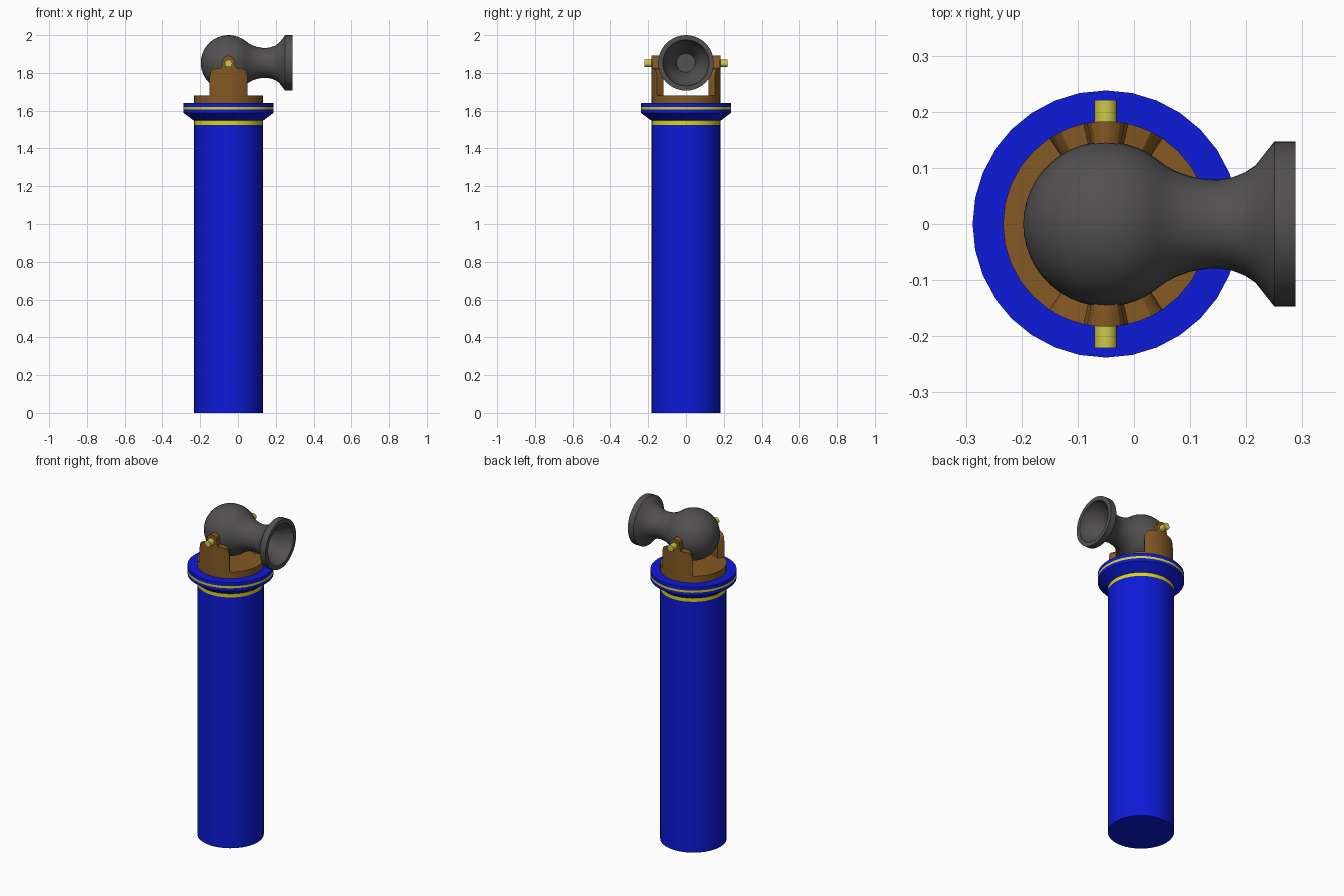
import bpy, bmesh
from math import sin, cos, pi, radians, sqrt
from mathutils import Vector

if "Cube" in bpy.data.objects:
    bpy.data.objects.remove(bpy.data.objects["Cube"])

AX = -0.05      # column axis in x
PZ = 1.853      # pivot height


def material(name, rgb):
    m = bpy.data.materials.new(name)
    m.diffuse_color = (*rgb, 1)
    m.use_nodes = True
    m.node_tree.nodes["Principled BSDF"].inputs["Base Color"].default_value = m.diffuse_color
    return m


BLUE = material("blue_paint", (0.004, 0.01, 0.68))
YELLOW = material("yellow_band", (0.72, 0.66, 0.01))
PALE = material("pale_yellow", (0.62, 0.58, 0.07))
BROWN = material("brown_metal", (0.23, 0.1, 0.017))
GREY = material("dark_grey", (0.085, 0.08, 0.08))


def finish(bm, name, mat, angle=30):
    bmesh.ops.recalc_face_normals(bm, faces=bm.faces)
    me = bpy.data.meshes.new(name)
    bm.to_mesh(me)
    bm.free()
    ob = bpy.data.objects.new(name, me)
    bpy.context.collection.objects.link(ob)
    me.materials.append(mat)
    bpy.ops.object.select_all(action='DESELECT')
    ob.select_set(True)
    bpy.context.view_layer.objects.active = ob
    bpy.ops.object.shade_smooth_by_angle(angle=radians(angle))
    return ob


def lathe(name, profile, mat, origin, axis='Z', n=32):
    """Revolve (radius, distance) pairs about an axis; ends are capped."""
    bm = bmesh.new()
    rings = []
    for r, h in profile:
        ring = []
        for i in range(n):
            a = 2 * pi * i / n
            u, v = r * cos(a), r * sin(a)
            p = {'X': (h, u, v), 'Y': (u, h, v), 'Z': (u, v, h)}[axis]
            ring.append(bm.verts.new(Vector(origin) + Vector(p)))
        rings.append(ring)
    for a, b in zip(rings, rings[1:]):
        for i in range(n):
            j = (i + 1) % n
            bm.faces.new((a[i], a[j], b[j], b[i]))
    bm.faces.new(rings[0])
    bm.faces.new(rings[-1])
    return finish(bm, name, mat)


def bracket(name, side):
    """Curved upright: an arc of the base ring with a stepped top outline."""
    half = [(33.5, 1.775), (32.5, 1.795), (30, 1.81), (26, 1.82), (20, 1.823),
            (12.5, 1.826), (11, 1.84), (10.5, 1.862), (8, 1.88), (4, 1.889)]
    outline = [(-a, z) for a, z in half] + [(0, 1.892)] + half[::-1]
    bm = bmesh.new()
    cols = []
    for a, top in outline:
        s, c = sin(radians(a)), cos(radians(a)) * side
        cols.append([bm.verts.new((AX + r * s, r * c, z))
                     for r, z in ((0.183, 1.67), (0.183, top), (0.144, top), (0.144, 1.67))])
    for p, q in zip(cols, cols[1:]):
        for i in range(4):
            j = (i + 1) % 4
            bm.faces.new((p[i], p[j], q[j], q[i]))
    bm.faces.new(cols[0])
    bm.faces.new(cols[-1])
    finish(bm, name, BROWN)


base = (AX, 0, 0)
# Column, collar and their painted bands
lathe("column", [(0.183, 0), (0.183, 1.525)], BLUE, base)
lathe("column_band", [(0.183, 1.525), (0.183, 1.547)], YELLOW, base)
lathe("collar_lower", [(0.183, 1.547), (0.238, 1.588), (0.238, 1.606)], BLUE, base)
lathe("collar_band", [(0.238, 1.606), (0.238, 1.619)], YELLOW, base)
lathe("collar_upper", [(0.238, 1.619), (0.238, 1.64)], BLUE, base)

# Swivel base with two uprights and pivot pins
lathe("swivel_base", [(0.183, 1.64), (0.183, 1.68)], BROWN, base)
for side, label in ((-1, "front"), (1, "back")):
    bracket(label + "_bracket", side)
    lathe(label + "_pin", [(0.02, 0.135 * side), (0.02, 0.221 * side)], PALE,
          (AX, 0, 1.85), 'Y', 16)

# Ball head flowing into a flared, hollow nozzle
R = 0.147
ball = [(max(R * sin(t), 0.0005), -R * cos(t))
        for t in (radians(d) for d in range(0, 131, 8))]
nozzle = [(0.104, 0.106), (0.094, 0.125), (0.085, 0.15), (0.08, 0.178), (0.079, 0.2),
          (0.083, 0.225), (0.092, 0.248), (0.105, 0.267), (0.147, 0.3), (0.147, 0.338)]
bore = [(0.122, 0.338), (0.118, 0.31), (0.085, 0.262), (0.065, 0.23), (0.05, 0.19)]
lathe("ball_nozzle", ball + nozzle + bore, GREY, (AX, 0, PZ), 'X', 40)
